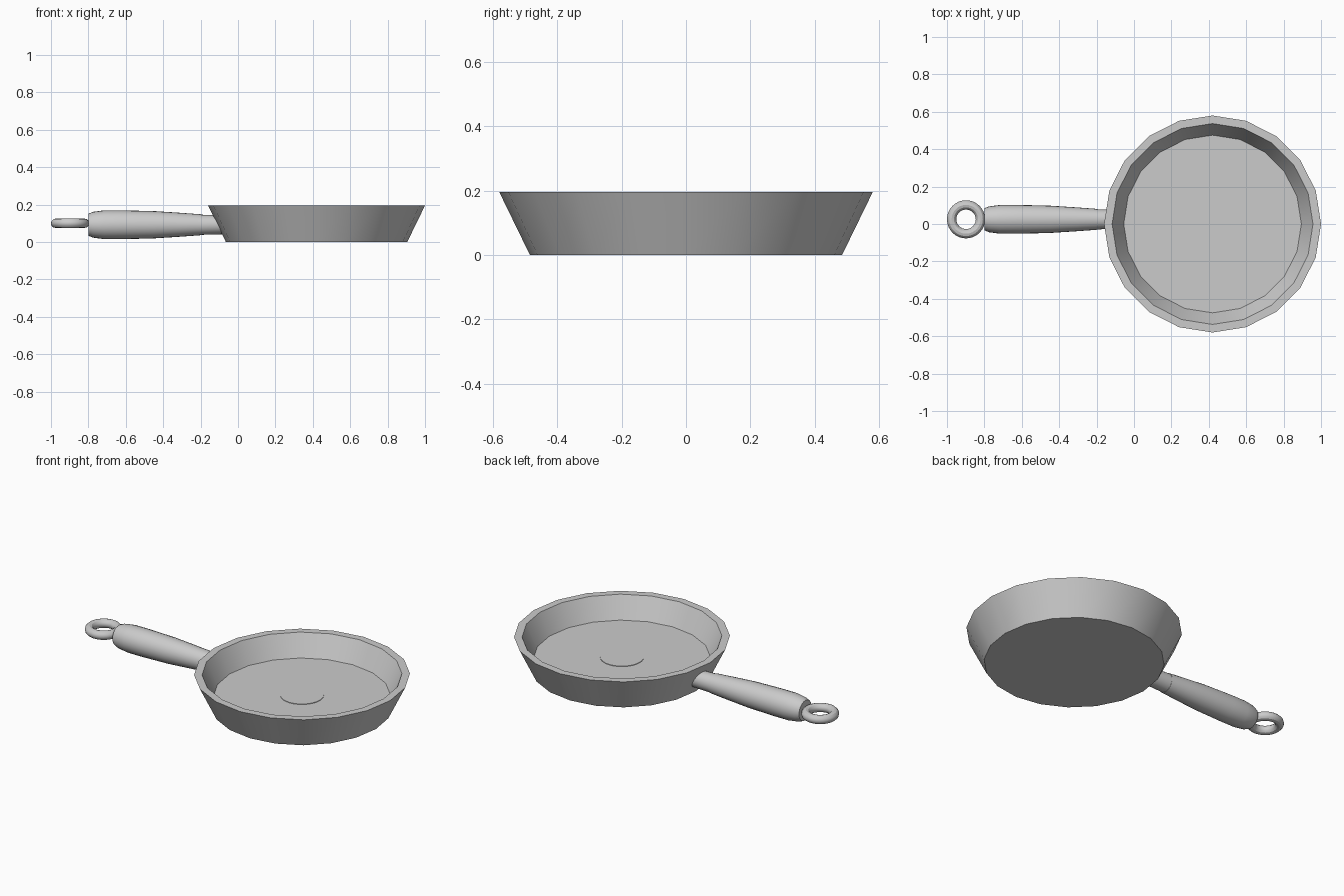
import bpy, bmesh, math
from mathutils import Matrix, Vector

if "Cube" in bpy.data.objects:
    bpy.data.objects.remove(bpy.data.objects["Cube"])

PAN_X, HANDLE_Y, HANDLE_Z = 0.42, 0.025, 0.092


def lathe(name, profile, sides, matrix):
    """Revolve (radius, height) points round local z; radius 0 makes a pole."""
    bm = bmesh.new()
    rings = []
    for r, h in profile:
        n = 1 if r == 0 else sides
        rings.append([bm.verts.new(matrix @ Vector((
            r * math.cos(2 * math.pi * i / sides),
            r * math.sin(2 * math.pi * i / sides), h))) for i in range(n)])
    for a, b in zip(rings, rings[1:]):
        for i in range(sides):
            j = (i + 1) % sides
            quad = [a[i % len(a)], a[j % len(a)], b[j % len(b)], b[i % len(b)]]
            bm.faces.new(list(dict.fromkeys(quad)))
    bmesh.ops.recalc_face_normals(bm, faces=bm.faces)
    mesh = bpy.data.meshes.new(name)
    bm.to_mesh(mesh)
    bm.free()
    obj = bpy.data.objects.new(name, mesh)
    bpy.context.collection.objects.link(obj)
    smooth(obj)
    return obj


def smooth(obj):
    bpy.ops.object.select_all(action='DESELECT')
    obj.select_set(True)
    bpy.context.view_layer.objects.active = obj
    bpy.ops.object.shade_smooth_by_angle(angle=math.radians(30))


pan_frame = Matrix.Translation((PAN_X, 0, 0))
handle_frame = Matrix.Translation((0, HANDLE_Y, HANDLE_Z)) @ Matrix.Rotation(math.pi / 2, 4, 'Y')

# Twenty-sided pan with sloped, thick wall
lathe("pan_body", [(0, 0), (0.485, 0), (0.58, 0.195), (0.537, 0.195),
                   (0.475, 0.07), (0, 0.07)], 20, pan_frame)

# Thin round plate in the middle of the pan floor
lathe("floor_disc", [(0, 0.06), (0.117, 0.06), (0.117, 0.073), (0, 0.073)], 32, pan_frame)

# Swelling grip
lathe("handle_grip", [(0, -0.80), (0.059, -0.80), (0.069, -0.775), (0.077, -0.715),
                      (0.077, -0.62), (0.073, -0.45), (0.064, -0.31),
                      (0.056, -0.20), (0, -0.20)], 24, handle_frame)

# Ferrule, its end sloped to sit inside the pan wall
ferrule = lathe("handle_ferrule", [(0, -0.20), (0.054, -0.20), (0.05, -0.12), (0, -0.12)],
                24, handle_frame)
for v in ferrule.data.vertices:
    if v.co.x > -0.15:
        v.co.x = PAN_X - (0.485 + 0.487 * v.co.z - 0.028)

# Hanging ring
bpy.ops.mesh.primitive_torus_add(major_segments=32, minor_segments=12, major_radius=0.077,
                                 minor_radius=0.025, location=(-0.898, HANDLE_Y, 0.1))
ring = bpy.context.object
ring.name = "hanging_ring"
smooth(ring)
